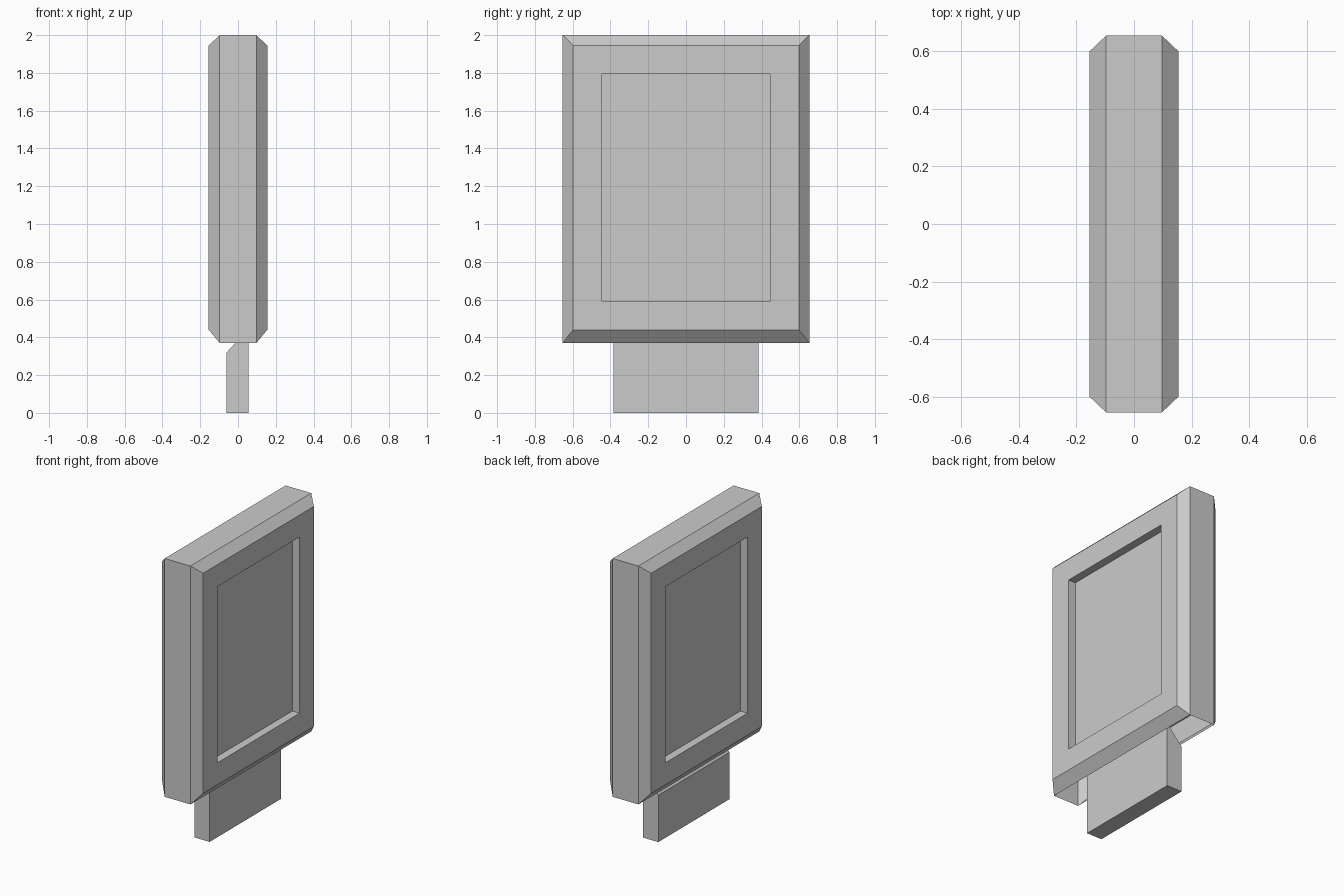
import bpy
import bmesh

cube = bpy.data.objects.get("Cube")
if cube:
    bpy.data.objects.remove(cube, do_unlink=True)

# Single flat colour
GREY = (0.6, 0.6, 0.6, 1.0)
grey = bpy.data.materials.new("light_grey")
grey.use_nodes = True
grey.diffuse_color = GREY
grey.node_tree.nodes["Principled BSDF"].inputs["Base Color"].default_value = GREY


def add_object(name, bm):
    mesh = bpy.data.meshes.new(name)
    bm.to_mesh(mesh)
    bm.free()
    mesh.materials.append(grey)
    obj = bpy.data.objects.new(name, mesh)
    bpy.context.collection.objects.link(obj)
    return obj


def ring(bm, x, half_y, z0, z1):
    """Upright rectangle of vertices at depth x."""
    corners = [(-half_y, z0), (half_y, z0), (half_y, z1), (-half_y, z1)]
    return [bm.verts.new((x, y, z)) for y, z in corners]


def bridge(bm, a, b, skip=()):
    for k in range(len(a)):
        if k not in skip:
            n = (k + 1) % len(a)
            bm.faces.new((a[k], a[n], b[n], b[k]))


# Sign panel: chamfered hollow shell, open underneath, recessed on both sides
floor = (0.10, 0.445, 0.59, 1.795)
opening = (0.155, 0.445, 0.59, 1.795)
face = (0.155, 0.598, 0.44, 1.945)
rim = (0.097, 0.653, 0.37, 2.0)
profile = [floor, opening, face, rim]

bm = bmesh.new()
rings = [ring(bm, -x, *size) for x, *size in profile]
rings += [ring(bm, x, *size) for x, *size in reversed(profile)]
middle = len(profile) - 1
for i in range(len(rings) - 1):
    bridge(bm, rings[i], rings[i + 1], skip=(0,) if i == middle else ())
bm.faces.new(reversed(rings[0]))
bm.faces.new(rings[-1])
add_object("sign_panel", bm)

# Foot: flat post whose sloped top reaches up inside the panel
section = [(-0.06, 0.0), (0.055, 0.0), (0.055, 0.445), (-0.06, 0.32)]
bm = bmesh.new()
front, back = [[bm.verts.new((x, y, z)) for x, z in section]
               for y in (-0.385, 0.385)]
bridge(bm, front, back)
bm.faces.new(front)
bm.faces.new(reversed(back))
bmesh.ops.recalc_face_normals(bm, faces=bm.faces)
add_object("foot", bm)
